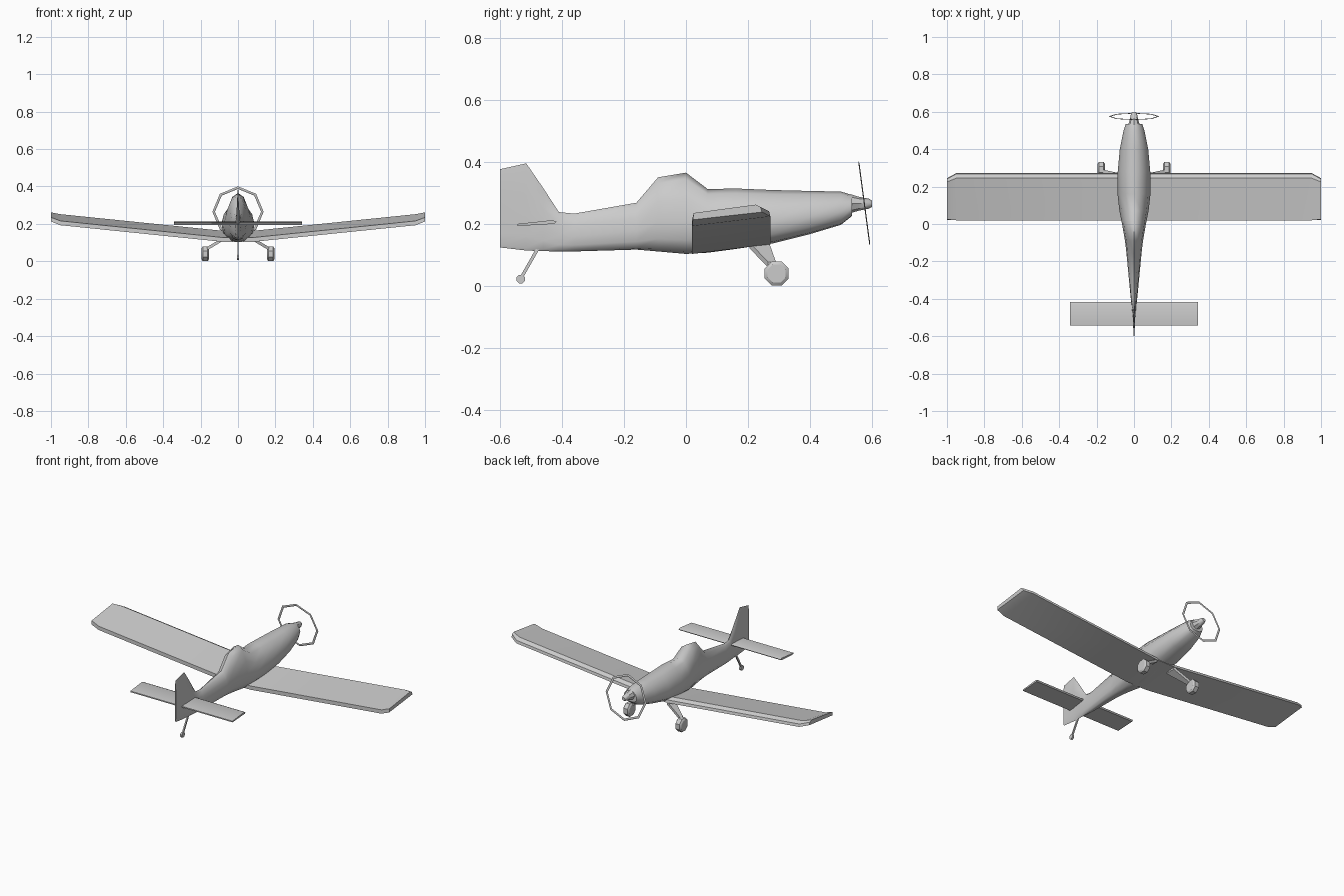
import bpy, bmesh
from math import radians, pi, cos, sin
from mathutils import Vector

if "Cube" in bpy.data.objects:
    bpy.data.objects.remove(bpy.data.objects["Cube"])


def finish(obj, name, angle=40):
    obj.name = name
    bpy.ops.object.select_all(action='DESELECT')
    obj.select_set(True)
    bpy.context.view_layer.objects.active = obj
    bpy.ops.object.shade_smooth_by_angle(angle=radians(angle))
    return obj


def loft(name, rings, angle=40):
    """Skin a list of equal-length point rings and cap both ends."""
    bm = bmesh.new()
    rows = [[bm.verts.new(p) for p in ring] for ring in rings]
    n = len(rows[0])
    for a, b in zip(rows, rows[1:]):
        for i in range(n):
            j = (i + 1) % n
            bm.faces.new((a[i], a[j], b[j], b[i]))
    bm.faces.new(rows[0])
    bm.faces.new(rows[-1])
    bmesh.ops.recalc_face_normals(bm, faces=bm.faces)
    mesh = bpy.data.meshes.new(name)
    bm.to_mesh(mesh)
    bm.free()
    obj = bpy.data.objects.new(name, mesh)
    bpy.context.collection.objects.link(obj)
    return finish(obj, name, angle)


def circle(center, r, axis_y=True, n=8, offset=0.0):
    """Ring of points around the y axis, or around the x axis."""
    pts = []
    for i in range(n):
        a = 2 * pi * (i + offset) / n
        d = (r * cos(a), 0, r * sin(a)) if axis_y else (0, r * cos(a), r * sin(a))
        pts.append(Vector(center) + Vector(d))
    return pts


# Fuselage with canopy hump and fin: (y, bottom, top, half width)
stations = [
    (-.60, .124, .376, .003), (-.515, .114, .395, .005), (-.46, .112, .315, .010),
    (-.41, .111, .238, .016), (-.36, .111, .233, .021), (-.16, .117, .268, .040),
    (-.09, .111, .350, .048), (0, .103, .365, .064), (.07, .107, .312, .078),
    (.16, .119, .314, .088), (.28, .137, .309, .087), (.40, .167, .306, .076),
    (.50, .197, .304, .056), (.535, .225, .293, .044)]
half = [(.55, .03), (.9, .17), (1, .4), (.86, .68), (.48, .92)]
section = [(0, 0)] + half + [(0, 1)] + [(-x, h) for x, h in reversed(half)]
loft("fuselage_and_fin", [[(x * w, y, b + h * (t - b)) for x, h in section]
                          for y, b, t, w in stations], 50)

# Spinner
loft("spinner", [circle((0, y, .265), r) for y, r in
                 ((.53, .031), (.555, .023), (.59, .016), (.60, .010))])

# Propeller disc ring, tilted slightly
bpy.ops.mesh.primitive_torus_add(major_segments=8, minor_segments=4,
                                 major_radius=.130, minor_radius=.007,
                                 location=(0, .575, .265))
ring = bpy.context.object
ring.scale = (1, 1, .25)
ring.rotation_euler = (radians(97.6), 0, 0)
finish(ring, "propeller_ring", 30)

# Main wing with dihedral and bevelled tips
wing = [(.02, .103), (.02, .126), (.245, .162), (.268, .15), (.272, .134)]
tip = [(.022, .213), (.025, .235), (.225, .262), (.24, .254), (.245, .238)]
half_wing = [(.07, [(y, z) for y, z in wing]),
             (.95, [(y, z + .09) for y, z in wing]), (1, tip)]
wing_rings = [[(-x, y, z) for y, z in s] for x, s in reversed(half_wing)]
wing_rings += [[(x, y, z) for y, z in s] for x, s in half_wing]
loft("main_wing", wing_rings, 30)

# Tailplane
tail = [(-.543, .193), (-.543, .2), (-.43, .212), (-.418, .207), (-.425, .2)]
loft("tailplane", [[(x, y, z) for y, z in tail] for x in (-.343, .343)], 30)

# Main landing gear
for side, label in ((-1, "left"), (1, "right")):
    leg = [(.06, .205, .268, .130), (.165, .265, .290, .068)]
    loft(label + "_gear_leg",
         [[(side * x, y0, z - .009), (side * x, y1, z - .009),
           (side * x, y1, z + .009), (side * x, y0, z + .009)]
          for x, y0, y1, z in leg], 30)
    loft(label + "_wheel",
         [circle((side * x, .292, .04), r, False, offset=.5) for x, r in
          ((.155, .032), (.162, .042), (.188, .042), (.195, .032))], 30)

# Tail wheel and strut
loft("tail_strut", [[(dx, y + dy, z) for dx, dy in
                     ((-.004, -.006), (.004, -.006), (.004, .006), (-.004, .006))]
                    for y, z in ((-.475, .125), (-.529, .03))], 30)
loft("tail_wheel", [circle((x, -.533, .022), .015, False, offset=.5)
                    for x in (-.006, .006)], 30)
